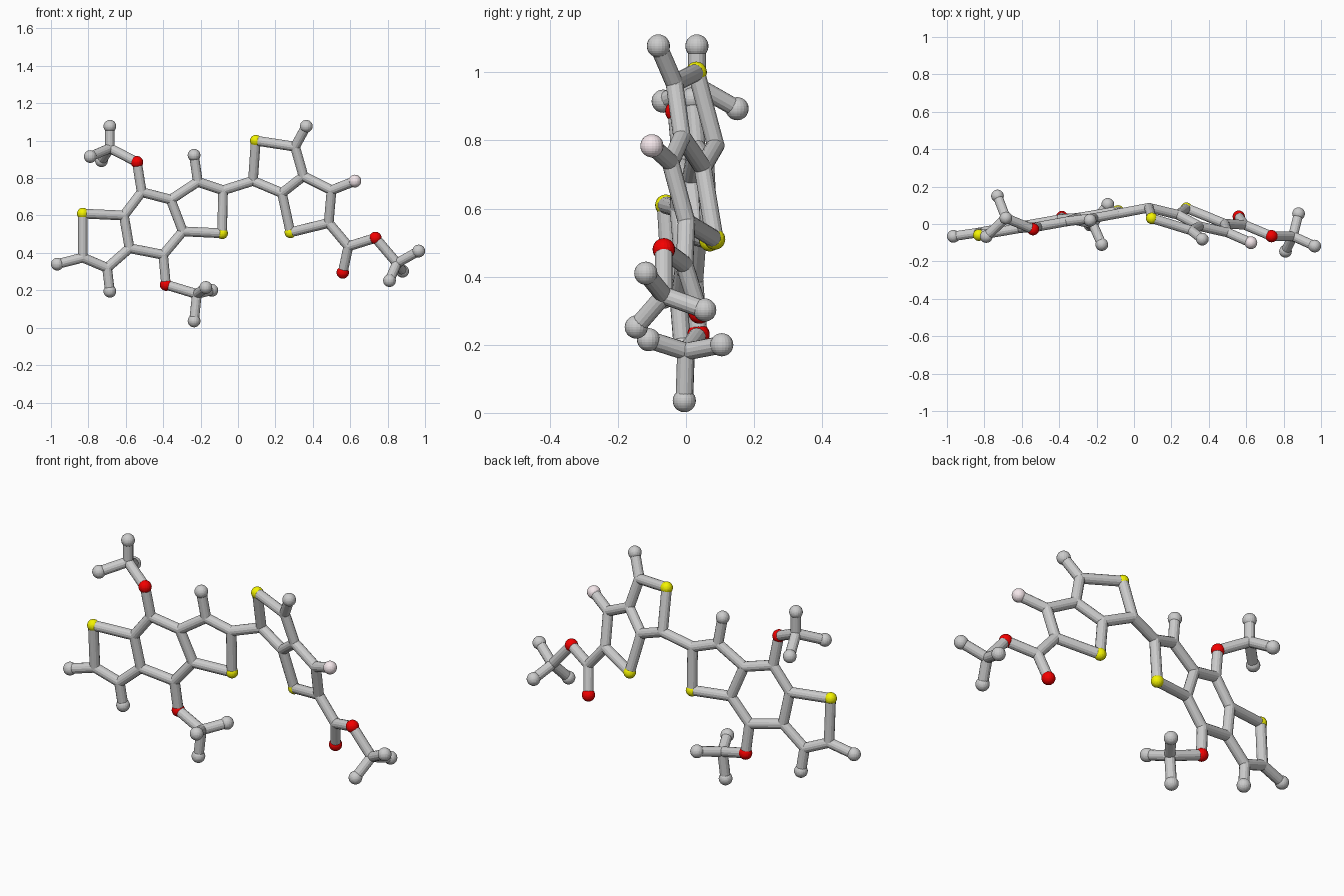
import bpy, bmesh
from mathutils import Vector, Matrix

if "Cube" in bpy.data.objects:
    bpy.data.objects.remove(bpy.data.objects["Cube"])

BOND = 0.026

# Flat ring systems: (x, z) per atom, depth comes from a tilted plane
left = {
    "S1": (-.83, .61), "C1": (-.83, .375), "H1": (-.966, .34), "C2": (-.70, .32),
    "H2": (-.685, .195), "C3": (-.58, .425), "C4": (-.61, .60), "C5": (-.515, .725),
    "C6": (-.36, .685), "C7": (-.295, .515), "C8": (-.40, .39), "O1": (-.54, .885),
    "O2": (-.385, .23), "C9": (-.215, .78), "H9": (-.235, .922), "Ca": (-.08, .735),
    "S2": (-.085, .505),
}
right = {
    "Cb": (.08, .785), "S4": (.095, 1.0), "Cc": (.305, .968), "Hc": (.365, 1.077),
    "Cd": (.35, .81), "Ce": (.235, .72), "Cf": (.50, .735), "Cg": (.485, .56),
    "F1": (.625, .784), "S3": (.28, .51), "Ch": (.59, .435), "O3": (.56, .295),
    "O4": (.735, .48),
}
atoms = {k: Vector((x, .114 + .165 * x - .06 * z, z)) for k, (x, z) in left.items()}
atoms.update({k: Vector((x, .303 - .344 * x - .24 * z, z)) for k, (x, z) in right.items()})

# Methyl ends: carbon followed by three hydrogens
methyls = {
    "O1": [(-.685, .032, .96), (-.685, .032, 1.077), (-.79, -.067, .915), (-.73, .15, .893)],
    "O2": [(-.22, 0, .18), (-.235, -.005, .036), (-.172, -.11, .215), (-.14, .105, .20)],
    "O4": [(.85, -.065, .345), (.966, -.118, .41), (.81, -.146, .252), (.88, .055, .302)],
}

bonds = [p.split("-") for p in (
    "S1-C1 C1-H1 C1-C2 C2-H2 C2-C3 C3-C4 C4-S1 C4-C5 C5-C6 C6-C7 C7-C8 C8-C3 "
    "C5-O1 C8-O2 C6-C9 C9-H9 C9-Ca Ca-S2 S2-C7 Ca-Cb Cb-S4 S4-Cc Cc-Hc Cc-Cd "
    "Cd-Ce Ce-Cb Cd-Cf Cf-F1 Cf-Cg Cg-S3 S3-Ce Cg-Ch Ch-O3 Ch-O4").split()]
for i, (oxygen, pts) in enumerate(methyls.items()):
    c = "Cm%d" % i
    atoms[c] = Vector(pts[0])
    bonds.append([oxygen, c])
    for j, p in enumerate(pts[1:]):
        h = "Hm%d%d" % (i, j)
        atoms[h] = Vector(p)
        bonds.append([c, h])


def add_ball(bm, p, r):
    bmesh.ops.create_uvsphere(bm, u_segments=20, v_segments=14, radius=r,
                              matrix=Matrix.Translation(p))


def add_rod(bm, a, b):
    d = b - a
    m = Matrix.Translation((a + b) / 2) @ d.to_track_quat('Z', 'Y').to_matrix().to_4x4()
    bmesh.ops.create_cone(bm, cap_ends=True, segments=14, radius1=BOND, radius2=BOND,
                          depth=d.length, matrix=m)


def finish(bm, name, color=None):
    me = bpy.data.meshes.new(name)
    bm.to_mesh(me)
    bm.free()
    ob = bpy.data.objects.new(name, me)
    bpy.context.collection.objects.link(ob)
    if color:
        mat = bpy.data.materials.new(name + "_color")
        mat.diffuse_color = color
        mat.use_nodes = True
        mat.node_tree.nodes["Principled BSDF"].inputs["Base Color"].default_value = mat.diffuse_color
        me.materials.append(mat)


# Bond sticks
bm = bmesh.new()
for a, b in bonds:
    add_rod(bm, atoms[a], atoms[b])
finish(bm, "bond_sticks")

# Atom balls, one object per element
for key, name, r, color in (
        ("C", "carbon_joints", BOND, None),
        ("H", "hydrogen_balls", .034, None),
        ("S", "sulfur_balls", .031, (.9, .9, 0, 1)),
        ("O", "oxygen_balls", .033, (.9, 0, 0, 1)),
        ("F", "fluorine_ball", .034, (.91, .8, .83, 1))):
    bm = bmesh.new()
    for k, p in atoms.items():
        if k[0] == key:
            add_ball(bm, p, r)
    finish(bm, name, color)
